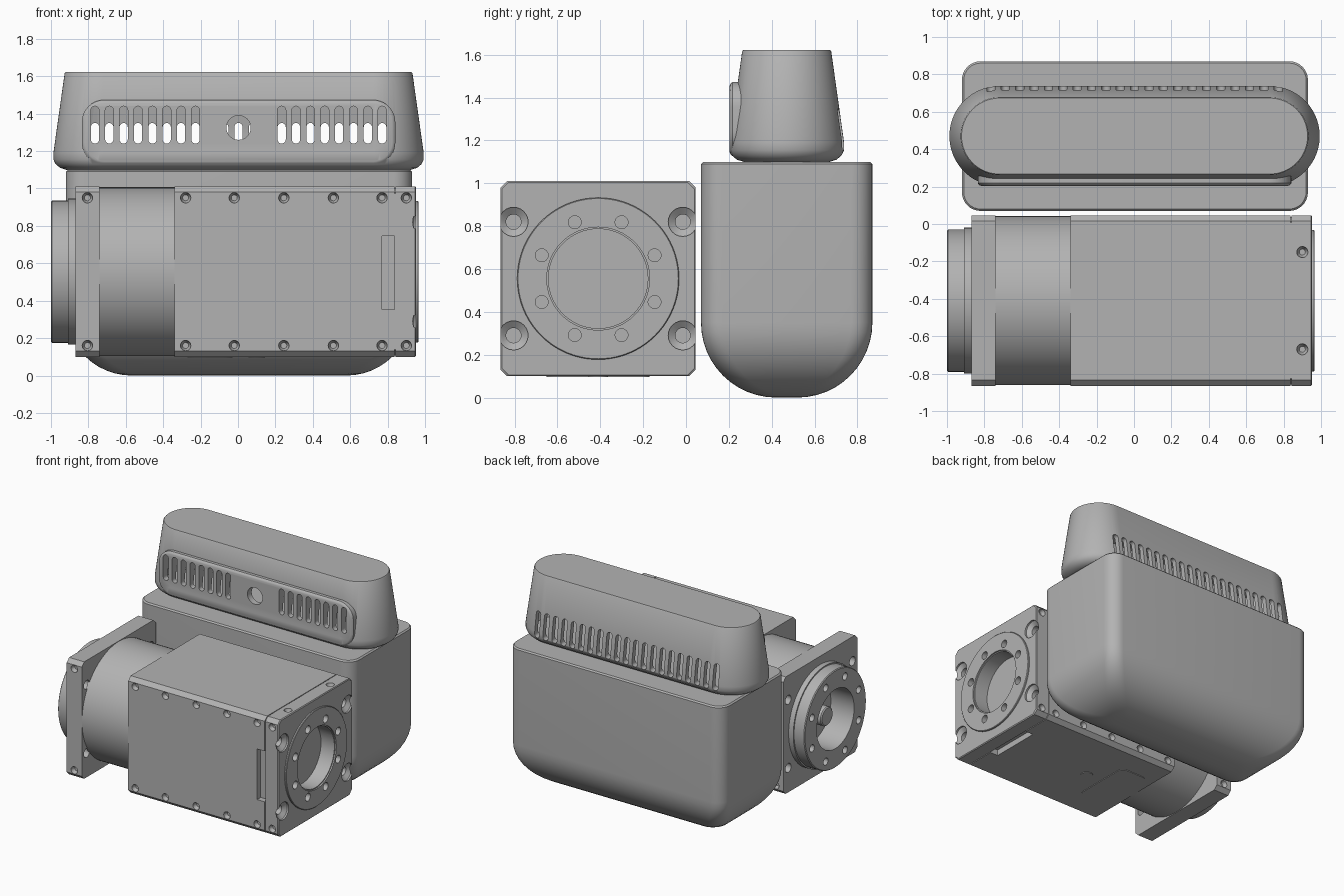
import bpy, bmesh, math
from mathutils import Vector

cube = bpy.data.objects.get("Cube")
if cube:
    bpy.data.objects.remove(cube, do_unlink=True)

GREY = (0.45, 0.45, 0.45, 1)
grey = bpy.data.materials.new("machined grey")
grey.use_nodes = True
grey.diffuse_color = GREY
grey.node_tree.nodes["Principled BSDF"].inputs["Base Color"].default_value = GREY

# Housing axis (y, z) and half size
AY, AZ, H = -0.41, 0.555, 0.455


def outline(hu, hv, r, n):
    """Rounded rectangle; a circle when all sizes are equal."""
    pts = []
    for k, (su, sv) in enumerate([(1, 1), (-1, 1), (-1, -1), (1, -1)]):
        for i in range(n + 1):
            a = math.pi / 2 * (k + i / n)
            pts.append((su * (hu - r) + r * math.cos(a), sv * (hv - r) + r * math.sin(a)))
    return pts


def loft(bm, axis, centre, sections, n=10):
    """Skin sections (position, half u, half v, corner radius) along an axis."""
    rings = []
    for pos, hu, hv, r in sections:
        ring = []
        for u, v in outline(hu, hv, r, n):
            u, v = u + centre[0], v + centre[1]
            co = {"X": (pos, u, v), "Y": (u, pos, v), "Z": (u, v, pos)}[axis]
            ring.append(bm.verts.new(Vector(co)))
        rings.append(ring)
    faces = [bm.faces.new(rings[0]), bm.faces.new(rings[-1])]
    for a, b in zip(rings, rings[1:]):
        for i in range(len(a)):
            j = (i + 1) % len(a)
            faces.append(bm.faces.new((a[i], a[j], b[j], b[i])))


def lathe(bm, axis, centre, profile, n=10):
    loft(bm, axis, centre, [(p, r, r, r) for p, r in profile], n)


def make(name, bm):
    bmesh.ops.remove_doubles(bm, verts=bm.verts, dist=1e-5)
    bmesh.ops.recalc_face_normals(bm, faces=bm.faces)
    mesh = bpy.data.meshes.new(name)
    bm.to_mesh(mesh)
    bm.free()
    mesh.materials.append(grey)
    ob = bpy.data.objects.new(name, mesh)
    bpy.context.collection.objects.link(ob)
    return ob


def part(name, axis, centre, sections, n=10):
    bm = bmesh.new()
    loft(bm, axis, centre, sections, n)
    return make(name, bm)


def round_part(name, profile, n=20):
    return part(name, "X", (AY, AZ), [(p, r, r, r) for p, r in profile], n)


def boolean(targets, cutter, op="DIFFERENCE"):
    for ob in targets:
        mod = ob.modifiers.new("cut", "BOOLEAN")
        mod.operation, mod.solver, mod.object = op, "EXACT", cutter
        bpy.context.view_layer.objects.active = ob
        bpy.ops.object.modifier_apply(modifier=mod.name)
    bpy.data.objects.remove(cutter, do_unlink=True)


# Large rounded body with a filleted underside
F = 0.35
sections = []
for i in range(13):
    a = math.pi / 2 * i / 12
    inset = F * (1 - math.sin(a))
    hy = 0.4 - inset
    sections.append((F * (1 - math.cos(a)), 0.925 - inset, hy, min(0.1, hy)))
sections += [(1.09, 0.925, 0.4, 0.1), (1.1, 0.915, 0.39, 0.09)]
part("body", "Z", (0.005, 0.47), sections, 8)

# Tapered hollow cap with a raised front panel
CAP = [(1.1, 0.2), (1.11, 0.232), (1.13, 0.256), (1.155, 0.268), (1.19, 0.268),
       (1.615, 0.208), (1.622, 0.203)]
cap = part("vented_cap", "Z", (0.003, 0.47), [(z, h + 0.722, h, h) for z, h in CAP], 20)
panel = part("panel", "Y", (0.003, 1.3),
             [(0.204, 0.82, 0.155, 0.1), (0.208, 0.83, 0.165, 0.11),
              (0.218, 0.838, 0.173, 0.118), (0.4, 0.838, 0.173, 0.118)])
boolean([cap], panel, "UNION")
cavity = part("cavity", "Z", (0.003, 0.47),
              [(z, h + 0.722, h, h) for z, h in [(1.14, 0.21), (1.19, 0.232), (1.585, 0.175)]])
boolean([cap], cavity)

# Vent slots front and back, with a round sensor hole between the front groups
bm = bmesh.new()
for i in range(21):
    x = 0.003 + (i - 10) * 0.0768
    loft(bm, "Y", (x, 1.25), [(0.5, 0.022, 0.1, 0.022), (0.85, 0.022, 0.1, 0.022)], 5)
    if abs(i - 10) > 2:
        loft(bm, "Y", (x, 1.34), [(0.1, 0.022, 0.1, 0.022), (0.4, 0.022, 0.1, 0.022)], 5)
lathe(bm, "Y", (0.003, 1.325), [(0.1, 0.065), (0.4, 0.065)])
boolean([cap], make("slot_cutter", bm))

# Square gear housing with a parting groove before its end plate
G = H - 0.008
housing = part("gear_housing", "X", (AY, AZ),
               [(-0.34, H, H, 0.03), (0.836, H, H, 0.03), (0.836, G, G, 0.03),
                (0.842, G, G, 0.03), (0.842, H, H, 0.03), (0.947, H, H, 0.03),
                (0.953, H - 0.006, H - 0.006, 0.03)], 1)
flange = part("mounting_flange", "X", (AY, AZ),
              [(-0.87, H, H, 0.03), (-0.74, H, H, 0.03)], 1)
round_part("motor_barrel", [(-0.75, 0.452), (-0.33, 0.452)])
end_ring = round_part("end_ring", [(0.94, 0.378), (0.962, 0.378), (0.966, 0.374)])
hub = round_part("output_hub", [(-1.0, 0.374), (-0.994, 0.38), (-0.91, 0.38),
                                (-0.91, 0.39), (-0.85, 0.39)])

# Screw holes along the sides and top, and pockets beside the end plate
bm = bmesh.new()
for x in (-0.28, -0.02, 0.245, 0.51, 0.77, 0.9, -0.805):
    for z in (AZ - 0.395, AZ + 0.395):
        for s in (-1, 1):
            face = AY + s * H
            lathe(bm, "Y", (x, z), [(face + s * 0.03, 0.028), (face - s * 0.006, 0.028),
                                    (face - s * 0.03, 0.016)], 5)
for y in (AY - 0.26, AY + 0.26):
    top = AZ + H
    lathe(bm, "Z", (0.9, y), [(top + 0.03, 0.03), (top - 0.006, 0.03), (top - 0.03, 0.016)], 5)
boolean([housing, flange], make("screw_cutter", bm))

bm = bmesh.new()
loft(bm, "Y", (0.803, AZ - 0.005), [(-0.95, 0.033, 0.197, 0), (-0.82, 0.033, 0.197, 0)], 1)
loft(bm, "Z", (0.803, AY), [(0.0, 0.033, 0.197, 0), (0.145, 0.033, 0.197, 0)], 1)
boolean([housing], make("pocket_cutter", bm))

# Corner bolt holes: countersunk on the end plate, plain on the flange
bm = bmesh.new()
for sy in (-1, 1):
    for sz in (-1, 1):
        c = (AY + sy * 0.395, AZ + sz * 0.265)
        lathe(bm, "X", c, [(1.0, 0.068), (0.94, 0.068), (0.915, 0.035), (0.87, 0.035)], 6)
        lathe(bm, "X", c, [(-0.95, 0.035), (-0.7, 0.035)], 6)
boolean([housing, flange], make("corner_cutter", bm))

# Bolt circles and central bores at both ends
bm = bmesh.new()
for i in range(8):
    a = math.pi / 8 + i * math.pi / 4
    y, z = math.cos(a), math.sin(a)
    lathe(bm, "X", (AY + 0.285 * y, AZ + 0.285 * z), [(0.92, 0.03), (1.0, 0.03)], 6)
    lathe(bm, "X", (AY + 0.31 * y, AZ + 0.31 * z), [(-1.1, 0.028), (-0.95, 0.028)], 6)
lathe(bm, "X", (AY, AZ), [(0.84, 0.232), (0.955, 0.232), (0.955, 0.24), (1.1, 0.24)], 16)
lathe(bm, "X", (AY, AZ), [(-1.1, 0.23), (-0.8, 0.23)], 16)
boolean([housing, flange, end_ring, hub], make("bore_cutter", bm))
round_part("drive_shaft", [(-0.93, 0.065), (-0.922, 0.073), (-0.78, 0.073)], 10)

# Inspection plate and plug on the underside
part("inspection_plate", "Z", (-0.15, AY), [(0.095, 0.12, 0.24, 0.05), (0.102, 0.12, 0.24, 0.05)], 5)
part("drain_plug", "Z", (0.1, AY), [(0.095, 0.045, 0.045, 0.045), (0.102, 0.045, 0.045, 0.045)], 6)

# Smooth curved faces, keep machined edges crisp
bpy.ops.object.select_all(action="DESELECT")
for ob in bpy.context.collection.objects:
    if ob.type == "MESH" and ob.data.materials and ob.data.materials[0] == grey:
        ob.select_set(True)
        bpy.context.view_layer.objects.active = ob
bpy.ops.object.shade_smooth_by_angle(angle=math.radians(32))
